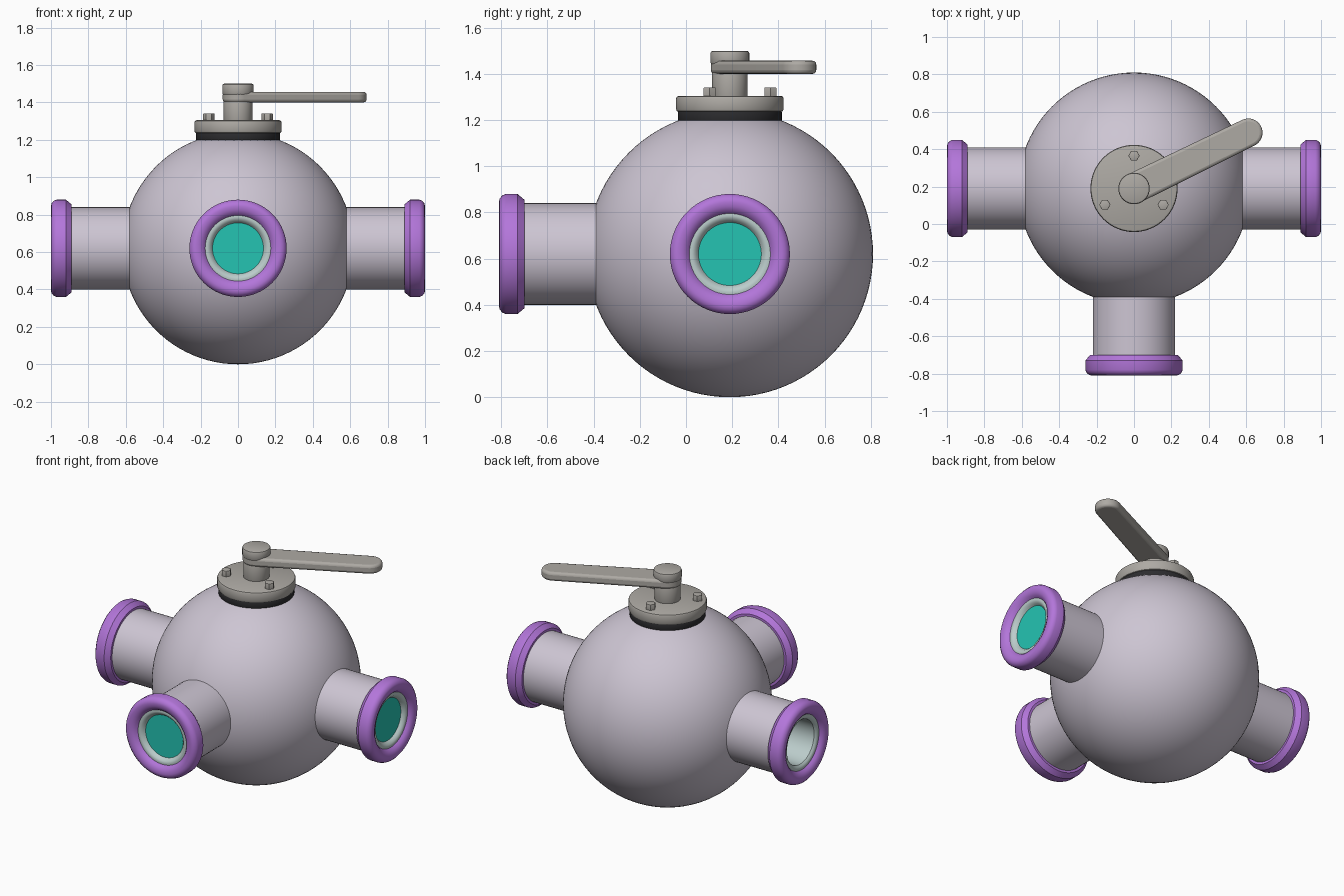
import bpy
import bmesh
from math import radians, sin, cos, pi
from mathutils import Matrix, Vector

if "Cube" in bpy.data.objects:
    bpy.data.objects.remove(bpy.data.objects["Cube"])


def material(name, rgb):
    m = bpy.data.materials.new(name)
    m.use_nodes = True
    m.diffuse_color = (*rgb, 1)
    bsdf = m.node_tree.nodes["Principled BSDF"]
    bsdf.inputs["Base Color"].default_value = (*rgb, 1)
    bsdf.inputs["Roughness"].default_value = 0.5
    return m


BODY = material("pale lilac grey", (0.61, 0.56, 0.65))
PURPLE = material("purple", (0.45, 0.18, 0.70))
METAL = material("warm grey metal", (0.42, 0.40, 0.37))
TEAL = material("teal", (0.018, 0.55, 0.45))
BLACK = material("black rubber", (0.025, 0.025, 0.028))
LINER = material("pale bore", (0.50, 0.61, 0.60))

CENTRE = Vector((0, 0.19, 0.62))


def finish(bm, name, mat, matrix=Matrix(), angle=35):
    bmesh.ops.recalc_face_normals(bm, faces=bm.faces[:])
    mesh = bpy.data.meshes.new(name)
    bm.to_mesh(mesh)
    bm.free()
    mesh.materials.append(mat)
    ob = bpy.data.objects.new(name, mesh)
    bpy.context.collection.objects.link(ob)
    ob.matrix_world = matrix
    bpy.ops.object.select_all(action="DESELECT")
    ob.select_set(True)
    bpy.context.view_layer.objects.active = ob
    bpy.ops.object.shade_smooth_by_angle(angle=radians(angle))
    return ob


def lathe(name, profile, mat, matrix=Matrix(), sides=64):
    """Spin (radius, height) points around the local z axis."""
    bm = bmesh.new()
    verts = [bm.verts.new((r, 0, h)) for r, h in profile]
    edges = [bm.edges.new(pair) for pair in zip(verts, verts[1:])]
    bmesh.ops.spin(bm, geom=verts + edges, axis=(0, 0, 1), cent=(0, 0, 0),
                   angle=2 * pi, steps=sides)
    bmesh.ops.remove_doubles(bm, verts=bm.verts[:], dist=0.0001)
    return finish(bm, name, mat, matrix)


def disc_solid(name, radius, low, high, bevel, mat, x=0, y=CENTRE.y, sides=64):
    """Upright cylinder with a rounded rim."""
    b = bevel
    profile = [(0, low), (radius - b, low), (radius - b * 0.3, low + b * 0.3),
               (radius, low + b), (radius, high - b),
               (radius - b * 0.3, high - b * 0.3), (radius - b, high), (0, high)]
    return lathe(name, profile, mat, Matrix.Translation((x, y, 0)), sides)


# Round body
bm = bmesh.new()
bmesh.ops.create_uvsphere(bm, u_segments=96, v_segments=48, radius=0.62)
finish(bm, "body", BODY, Matrix.Translation(CENTRE))

# Three ports: pipe, collar, bore liner and the disc closing the bore
PORTS = {
    "left": (Matrix.Rotation(pi / 2, 4, "Y"), 0.95),
    "right": (Matrix.Rotation(-pi / 2, 4, "Y"), 0.63),
    "front": (Matrix.Rotation(pi / 2, 4, "X"), 0.95),
}
for side, (turn, floor) in PORTS.items():
    place = Matrix.Translation(CENTRE) @ turn
    lathe(side + "_pipe", [(0.22, 0.4), (0.22, 0.93)], BODY, place)
    lathe(side + "_collar",
          [(0.21, 0.89), (0.235, 0.89), (0.26, 0.92), (0.26, 0.97),
           (0.254, 0.985), (0.24, 0.997), (0.225, 1.0), (0.205, 0.997),
           (0.187, 0.988), (0.175, 0.972)], PURPLE, place)
    lathe(side + "_bore",
          [(0.178, 0.972), (0.165, 0.975), (0.152, 0.97),
           (0.143, 0.96), (0.135, floor - 0.002)], LINER, place)
    lathe(side + "_bore_disc", [(0, floor), (0.137, floor)], TEAL, place)

# Bonnet on top
disc_solid("gasket", 0.225, 1.195, 1.24, 0.005, BLACK)
disc_solid("bonnet_plate", 0.233, 1.235, 1.305, 0.012, METAL)
disc_solid("stem", 0.077, 1.29, 1.42, 0.002, METAL)
disc_solid("stem_cap", 0.084, 1.44, 1.5, 0.01, METAL)

# Hexagonal bolts
for i in range(3):
    a = pi / 2 + i * 2 * pi / 3
    disc_solid(f"bolt_{i + 1}", 0.03, 1.29, 1.342, 0.003, METAL,
               0.18 * cos(a), CENTRE.y + 0.175 * sin(a), 6)

# Lever: a capsule outline, extruded and rounded
bm = bmesh.new()
length, steps = 0.68, 20
outline = []
for end_x, start, radius in ((length, -pi / 2, 0.076), (0, pi / 2, 0.082)):
    for k in range(steps + 1):
        a = start + pi * k / steps
        outline.append(bm.verts.new((end_x + radius * cos(a), radius * sin(a), 1.4)))
face = bm.faces.new(outline)
top = bmesh.ops.extrude_face_region(bm, geom=[face])["geom"]
bmesh.ops.translate(bm, vec=(0, 0, 0.057),
                    verts=[v for v in top if isinstance(v, bmesh.types.BMVert)])
lever = finish(bm, "lever", METAL, Matrix.Translation((0, CENTRE.y, 0))
               @ Matrix.Rotation(radians(26), 4, "Z"))
rounding = lever.modifiers.new("rounded_edges", "BEVEL")
rounding.width = 0.016
rounding.segments = 3
rounding.limit_method = "ANGLE"
rounding.angle_limit = radians(40)
